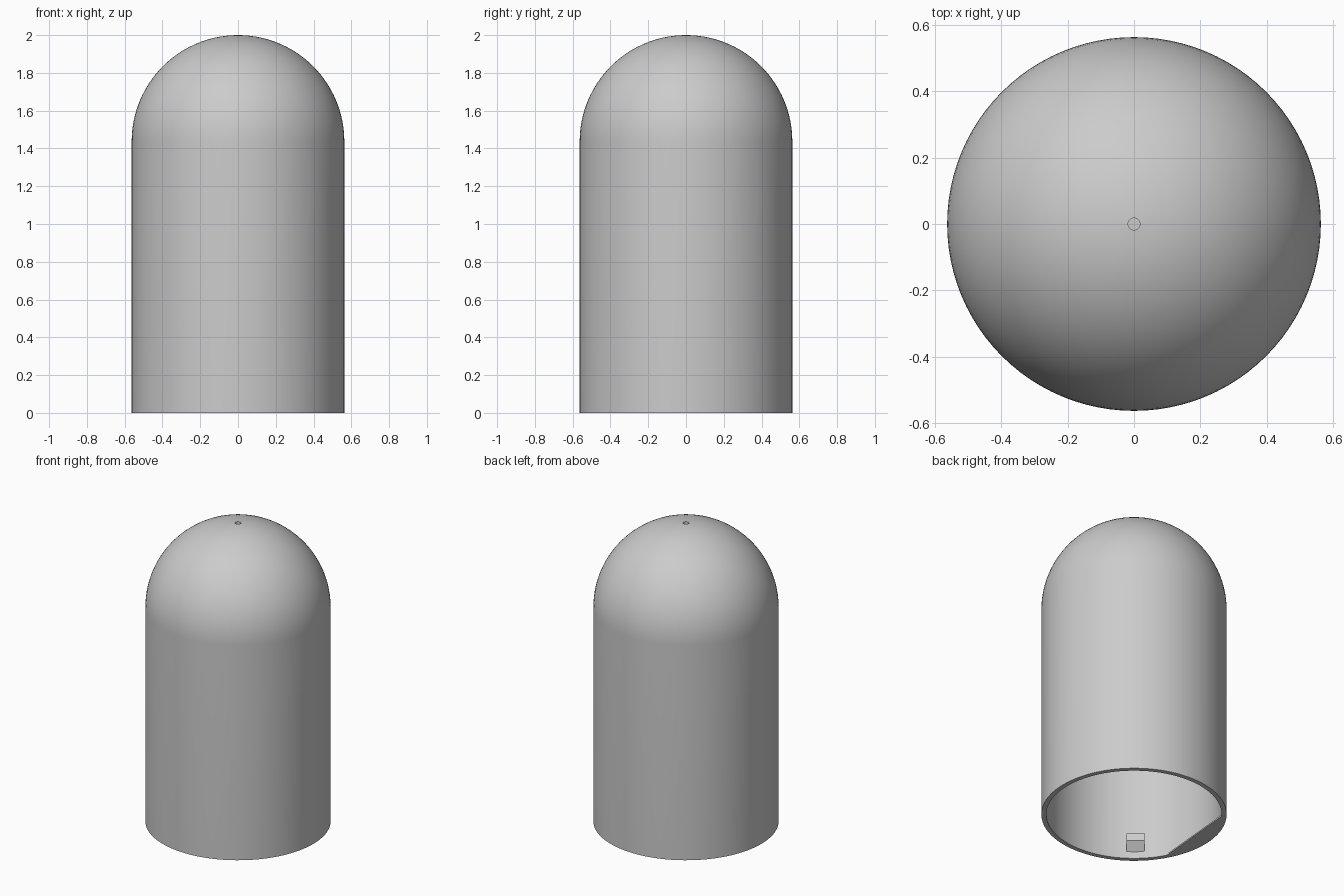
import bpy, bmesh
from math import sin, cos, pi, radians, acos
from mathutils import Matrix, Vector

if "Cube" in bpy.data.objects:
    bpy.data.objects.remove(bpy.data.objects["Cube"], do_unlink=True)

R_OUT, R_IN, SPRING = 0.563, 0.533, 1.437   # wall radii and dome base height
HOLE_R, HOLE_DEPTH = 0.018, 0.02
SEGMENTS, RINGS = 96, 24
AXIS = radians(-5)                          # symmetry axis of the inner fittings

grey = bpy.data.materials.new("plain_grey")
grey.use_nodes = True
grey.diffuse_color = (0.6, 0.6, 0.6, 1)
grey.node_tree.nodes["Principled BSDF"].inputs["Base Color"].default_value = (0.6, 0.6, 0.6, 1)


def finish(bm, name, smooth=False):
    bmesh.ops.remove_doubles(bm, verts=bm.verts, dist=0.0001)
    bmesh.ops.recalc_face_normals(bm, faces=bm.faces)
    mesh = bpy.data.meshes.new(name)
    bm.to_mesh(mesh)
    bm.free()
    mesh.materials.append(grey)
    obj = bpy.data.objects.new(name, mesh)
    bpy.context.collection.objects.link(obj)
    if smooth:
        bpy.ops.object.select_all(action='DESELECT')
        obj.select_set(True)
        bpy.context.view_layer.objects.active = obj
        bpy.ops.object.shade_smooth_by_angle(angle=radians(30))
    return obj


def dome_arc(radius, end):
    """Quarter arc from the dome base up to the angle given."""
    return [(radius * cos(end * i / RINGS), SPRING + radius * sin(end * i / RINGS))
            for i in range(RINGS + 1)]


def prism(points, offset, name, matrix):
    """Extrude a flat outline by an offset vector and place it."""
    bm = bmesh.new()
    face = bm.faces.new([bm.verts.new(p) for p in points])
    extruded = bmesh.ops.extrude_face_region(bm, geom=[face], use_keep_orig=True)["geom"]
    moved = [v for v in extruded if isinstance(v, bmesh.types.BMVert)]
    bmesh.ops.translate(bm, verts=moved, vec=Vector(offset))
    bmesh.ops.transform(bm, matrix=matrix, verts=bm.verts)
    return finish(bm, name)


# Hollow domed shell with a small blind hole at the top
inner = list(reversed(dome_arc(R_IN, pi / 2)))
outer = dome_arc(R_OUT, acos(HOLE_R / R_OUT))
hole_floor = SPRING + R_OUT - HOLE_DEPTH
profile = inner + [(R_IN, 0), (R_OUT, 0)] + outer + [(HOLE_R, hole_floor), (0, hole_floor)]
bm = bmesh.new()
verts = [bm.verts.new((r, 0, z)) for r, z in profile]
edges = [bm.edges.new(pair) for pair in zip(verts, verts[1:])]
bmesh.ops.spin(bm, geom=verts + edges, cent=(0, 0, 0), axis=(0, 0, 1),
               angle=2 * pi, steps=SEGMENTS, use_merge=True)
finish(bm, "domed_shell", smooth=True)

# Flat lip closing one side of the opening
half = radians(33.5)
lip = [((R_IN + 0.005) * cos(a), (R_IN + 0.005) * sin(a), 0)
       for a in (half * (i / 12 - 1) for i in range(25))]
prism(lip, (0, 0, 0.01), "opening_lip", Matrix.Rotation(AXIS + pi, 4, 'Z'))

# Locking tabs with a sloped underside on the inner wall
WALL, TIP, WIDTH = R_IN + 0.005, R_IN - 0.05, 0.11
tab = [(WALL, -WIDTH / 2, 0.04), (TIP, -WIDTH / 2, 0.096),
       (TIP, -WIDTH / 2, 0.147), (WALL, -WIDTH / 2, 0.147)]
for i, degrees in enumerate((-126, -18, 18, 126)):
    prism(tab, (0, WIDTH, 0), f"locking_tab_{i + 1}",
          Matrix.Rotation(AXIS + radians(degrees), 4, 'Z'))
